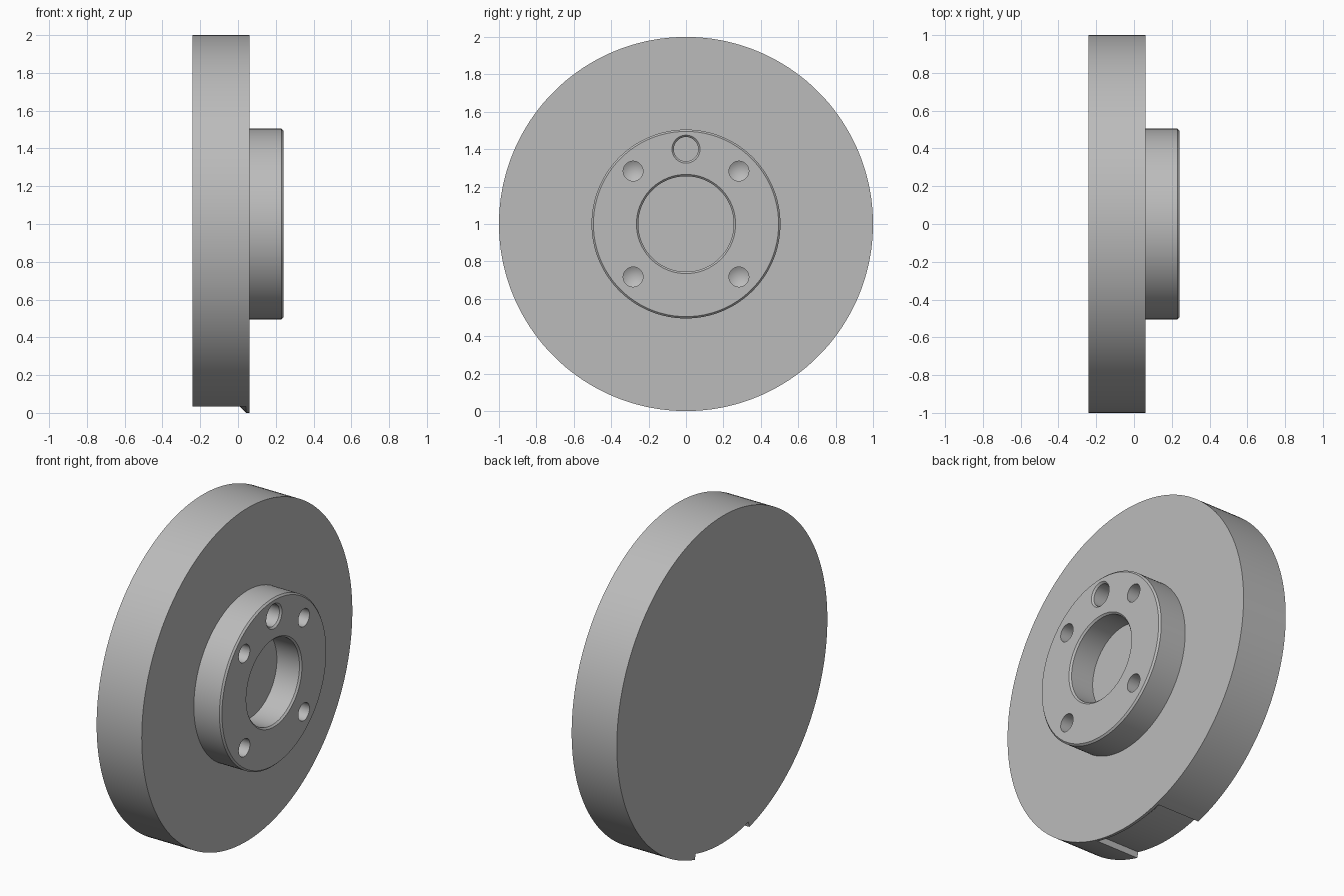
import bpy, bmesh
from math import cos, sin, radians, pi
from mathutils import Vector, Matrix

cube = bpy.data.objects.get("Cube")
if cube:
    bpy.data.objects.remove(cube)

CENTRE = Vector((0, 0, 1))

steel = bpy.data.materials.new("plain grey steel")
steel.use_nodes = True
GREY = (0.5, 0.5, 0.5, 1)
steel.diffuse_color = GREY
steel.node_tree.nodes["Principled BSDF"].inputs["Base Color"].default_value = GREY


def finish(name, bm, location):
    bmesh.ops.remove_doubles(bm, verts=bm.verts, dist=1e-5)
    bmesh.ops.recalc_face_normals(bm, faces=bm.faces)
    mesh = bpy.data.meshes.new(name)
    bm.to_mesh(mesh)
    bm.free()
    mesh.materials.append(steel)
    obj = bpy.data.objects.new(name, mesh)
    obj.location = location
    bpy.context.collection.objects.link(obj)
    return obj


def turned(name, profile, location, steps):
    """Spin an (x, radius) profile fully around the x axis."""
    bm = bmesh.new()
    verts = [bm.verts.new((x, 0, r)) for x, r in profile]
    edges = [bm.edges.new(pair) for pair in zip(verts, verts[1:])]
    bmesh.ops.spin(bm, geom=verts + edges, cent=(0, 0, 0), axis=(1, 0, 0),
                   angle=2 * pi, steps=steps, use_merge=True)
    return finish(name, bm, location)


def cut(target, cutter):
    mod = target.modifiers.new("cut", 'BOOLEAN')
    mod.operation = 'DIFFERENCE'
    mod.solver = 'EXACT'
    mod.object = cutter
    bpy.context.view_layer.objects.active = target
    bpy.ops.object.modifier_apply(modifier=mod.name)
    bpy.data.objects.remove(cutter)


# Wide disc with a raised, chamfered hub and a blind centre bore
BACK, FACE, HUB, BORE = -0.24, 0.06, 0.24, 0.08
disc = turned("flanged_disc", [
    (BACK, 0), (BACK, 1), (FACE, 1), (FACE, 0.505), (HUB - 0.01, 0.505),
    (HUB, 0.495), (HUB, 0.265), (HUB - 0.01, 0.255), (BORE, 0.255), (BORE, 0),
], CENTRE, 180)

# Four drilled bolt holes with conical ends
for angle in (45, 135, 225, 315):
    a = radians(angle)
    spot = CENTRE + Vector((HUB, 0.4 * cos(a), 0.4 * sin(a)))
    cut(disc, turned("bolt_hole_cutter", [
        (0.05, 0), (0.05, 0.053), (-0.12, 0.053), (-0.152, 0)], spot, 48))

# Larger flat-bottomed locating hole with a chamfered mouth
cut(disc, turned("locating_hole_cutter", [
    (0.05, 0), (0.05, 0.075), (0, 0.075), (-0.01, 0.065), (-0.12, 0.065),
    (-0.12, 0)], CENTRE + Vector((HUB, 0, 0.4)), 64))

# Shallow rim notch at the bottom, with a sloped end towards the hub side
bm = bmesh.new()
section = [(-0.3, 0.966), (0.01, 0.966), (0.09, 1.05), (-0.3, 1.05)]
start = Matrix.Rotation(radians(-15), 3, 'X')
face = bm.faces.new([bm.verts.new(start @ Vector((x, 0, -r))) for x, r in section])
swept = bmesh.ops.spin(bm, geom=[face], cent=(0, 0, 0), axis=(1, 0, 0),
                       angle=radians(30), steps=15, use_duplicate=False)
if not any((f.calc_center_median() - start @ Vector((-0.12, 0, -1.0))).length < 0.03
           and len(f.verts) == 4 and abs(f.normal.x) < 0.01 for f in bm.faces):
    bm.faces.new(list(face.verts) if face.is_valid else [])
cut(disc, finish("rim_notch_cutter", bm, CENTRE))

# Smooth turned surfaces, crisp machined edges
bpy.ops.object.select_all(action='DESELECT')
disc.select_set(True)
bpy.context.view_layer.objects.active = disc
bpy.ops.object.shade_smooth_by_angle(angle=radians(30))
